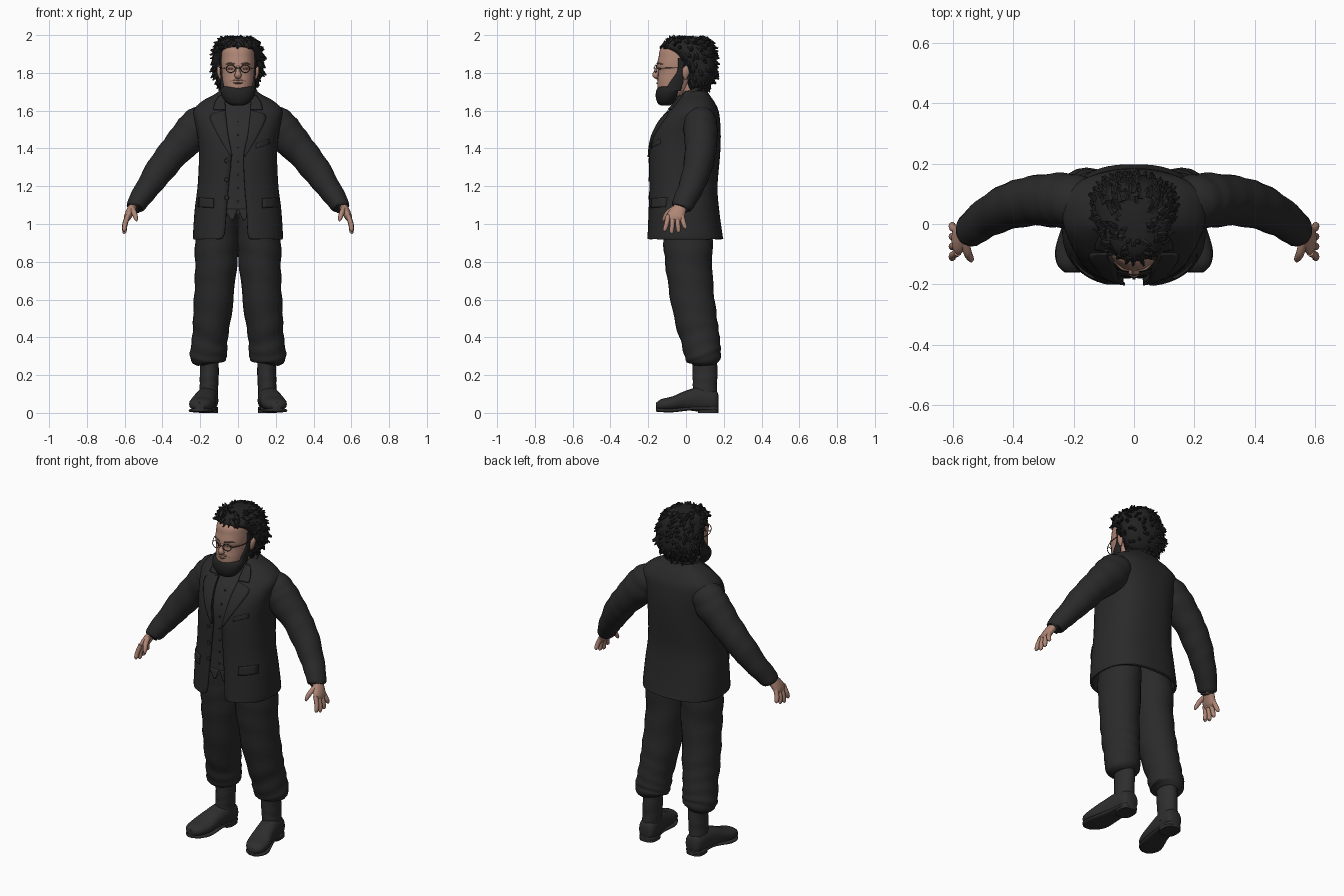
import bpy, bmesh, math, random
from mathutils import Vector, Matrix

random.seed(4)
if "Cube" in bpy.data.objects:
    bpy.data.objects.remove(bpy.data.objects["Cube"])


def material(name, r, g, b):
    m = bpy.data.materials.new(name)
    m.use_nodes = True
    m.diffuse_color = (r, g, b, 1)
    m.node_tree.nodes["Principled BSDF"].inputs["Base Color"].default_value = (r, g, b, 1)
    return m


CLOTH = material("jacket cloth", .023, .023, .023)
VEST = material("waistcoat cloth", .026, .026, .026)
TROUSER = material("trouser cloth", .023, .023, .023)
LEATHER = material("boot leather", .027, .027, .027)
HAIR = material("black hair", .016, .016, .016)
SKIN = material("skin", .43, .24, .18)
LIP = material("lips and stubble", .22, .13, .1)
METAL = material("spectacle metal", .06, .055, .05)


def finish(name, bm, mat, mirror=False, thick=0):
    bmesh.ops.recalc_face_normals(bm, faces=bm.faces)
    mesh = bpy.data.meshes.new(name)
    bm.to_mesh(mesh)
    bm.free()
    mesh.materials.append(mat)
    ob = bpy.data.objects.new(name, mesh)
    bpy.context.collection.objects.link(ob)
    bpy.ops.object.select_all(action='DESELECT')
    ob.select_set(True)
    bpy.context.view_layer.objects.active = ob
    bpy.ops.object.shade_smooth_by_angle(angle=math.radians(50))
    if thick:
        mod = ob.modifiers.new("thickness", 'SOLIDIFY')
        mod.thickness, mod.offset = thick, 0
    if mirror:
        ob.modifiers.new("mirror", 'MIRROR')


def spline(pts, n=5):
    """Smooth curve through tuples of any length."""
    out, last = [], len(pts) - 1
    for i in range(last):
        near = [pts[min(max(i + k, 0), last)] for k in (-1, 0, 1, 2)]
        for t in (s / n for s in range(n)):
            out.append(tuple(b + .5 * t * (c - a + t * (2*a - 5*b + 4*c - d + t * (3*(b - c) + d - a)))
                             for a, b, c, d in zip(*near)))
    return out + [tuple(pts[-1])]


def spow(v, p):
    return math.copysign(abs(v) ** p, v)


def bridge(bm, rows, closed):
    n = len(rows[0])
    for a, b in zip(rows, rows[1:]):
        for j in range(n if closed else n - 1):
            k = (j + 1) % n
            bm.faces.new((a[j], a[k], b[k], b[j]))


def tube(name, rings, mat, ref=(0, 1, 0), axis=None, p=1, mirror=False, sides=20, fold=0, n=5):
    """Loft of rings (x, y, z, half width, half depth), with optional cloth folds."""
    rings, bm, rows = spline(rings, n), bmesh.new(), []
    for i, (x, y, z, a, b) in enumerate(rings):
        before, after = rings[max(i - 1, 0)], rings[min(i + 1, len(rings) - 1)]
        t = Vector(axis or (Vector(after[:3]) - Vector(before[:3]))).normalized()
        u = Vector(ref).cross(t).normalized()
        v = t.cross(u)
        row = []
        for j in range(sides):
            th = math.tau * j / sides
            k = 1 + fold * math.sin(i * 1.5 + 2 * math.sin(th + i / 4))
            row.append(bm.verts.new(Vector((x, y, z)) + u * a * k * spow(math.cos(th), p)
                                    + v * b * k * spow(math.sin(th), p)))
        rows.append(row)
    bridge(bm, rows, True)
    bm.faces.new(rows[0])
    bm.faces.new(rows[-1])
    finish(name, bm, mat, mirror)


def stack(name, rings, mat, p=1, **kw):
    """Level rings (z, centre y, half width, half depth)."""
    tube(name, [(0, cy, z, a, b) for z, cy, a, b in rings], mat, axis=(0, 0, -1), p=p, sides=32, **kw)


# Jacket: open shell; rings hold z, centre y, half width, half depth, right gap, left gap
P = .8
JACKET = spline([(.92, -.005, .228, .196, .095, .065), (.945, -.006, .231, .192, .072, .052),
                 (1.08, -.012, .222, .18, .06, .045), (1.2, -.014, .207, .174, .05, .035),
                 (1.36, -.008, .2, .181, .035, .03), (1.46, .001, .207, .176, .05, .05),
                 (1.54, .019, .222, .155, .062, .062), (1.6, .04, .228, .125, .068, .068),
                 (1.645, .047, .185, .096, .07, .07), (1.675, .047, .13, .075, .07, .07),
                 (1.7, .046, .092, .06, .07, .07)])
bm, rows = bmesh.new(), []
for z, cy, rx, ry, right, left in JACKET:
    start, stop = (math.asin((g / rx) ** (1 / P)) for g in (left, right))
    row = []
    for j in range(49):
        th = start + (math.tau - stop - start) * j / 48
        row.append(bm.verts.new((rx * spow(math.sin(th), P), cy - ry * spow(math.cos(th), P), z)))
    rows.append(row)
bridge(bm, rows, False)
finish("jacket", bm, CLOTH, thick=.014)


def front(x, z):
    """Depth of the jacket front at x, z."""
    for a, b in zip(JACKET, JACKET[1:]):
        if a[0] <= z <= b[0]:
            f = (z - a[0]) / (b[0] - a[0])
            cy, rx, ry = (m + f * (n - m) for m, n in zip(a[1:4], b[1:4]))
            return cy - ry * max(0, 1 - abs(x / rx) ** (2 / P)) ** (P / 2)
    return 0


def patch(name, inner, outer, mat=CLOTH, lift=.01, mirror=True):
    """Thin cloth panel between two edges, following the jacket front."""
    bm, rows = bmesh.new(), []
    for (x0, z0), (x1, z1) in zip(spline(inner, 4), spline(outer, 4)):
        pts = [(x0 + (x1 - x0) * k / 5, z0 + (z1 - z0) * k / 5) for k in range(6)]
        rows.append([bm.verts.new((x, front(x, z) - lift, z)) for x, z in pts])
    bridge(bm, rows, False)
    finish(name, bm, mat, mirror, thick=.009)


patch("lapels", [(.066, 1.6), (.06, 1.54), (.05, 1.46), (.03, 1.36)],
      [(.125, 1.585), (.148, 1.56), (.1, 1.46), (.036, 1.355)])
patch("lapel_collar", [(.07, 1.68), (.068, 1.64), (.066, 1.605)],
      [(.1, 1.675), (.122, 1.64), (.13, 1.605)], lift=.014)
patch("pocket_flaps", [(.13, 1.135), (.13, 1.085)], [(.205, 1.14), (.208, 1.09)], lift=.012)
patch("breast_pocket", [(.095, 1.425), (.095, 1.4)], [(.165, 1.45), (.165, 1.425)], lift=.006, mirror=False)
patch("waistcoat_points", [(.002, 1.08), (.025, 1.02)], [(.075, 1.08), (.035, 1.02)], VEST, lift=-.018)
tube("back_collar", [(-.085, -.02, 1.67, .012, .012), (-.088, .05, 1.695, .012, .025),
                     (0, .105, 1.705, .012, .028), (.088, .05, 1.695, .012, .025),
                     (.085, -.02, 1.67, .012, .012)], CLOTH, ref=(0, 0, 1))

# Waistcoat and its buttons
stack("waistcoat", [(z, cy, rx * .92, ry * .92) for z, cy, rx, ry, *_ in JACKET if 1.05 < z < 1.69], VEST, P, n=1)


def buttons(name, x, heights, size, lift, mat):
    bm = bmesh.new()
    for z in heights:
        spot = Matrix.Translation((x, front(x, z) - lift, z)) @ Matrix.Rotation(math.pi / 2, 4, 'X')
        bmesh.ops.create_cone(bm, cap_ends=True, segments=12, radius1=size, radius2=size * .8, depth=.01, matrix=spot)
    finish(name, bm, mat)


buttons("jacket_buttons", -.06, (1.335, 1.235, 1.14), .013, .008, CLOTH)
buttons("waistcoat_buttons", 0, [1.12 + .07 * i for i in range(7)], .006, -.012, VEST)

# Sleeves and hands
tube("sleeves", [(.12, .07, 1.575, .062, .07), (.185, .074, 1.54, .094, .087), (.24, .078, 1.485, .1, .091),
                 (.33, .077, 1.39, .084, .083), (.412, .058, 1.287, .077, .076), (.488, .02, 1.178, .062, .065),
                 (.543, -.022, 1.097, .049, .056), (.546, -.025, 1.09, .032, .038)], CLOTH, mirror=True, fold=.025)
tube("palms", [(.535, -.02, 1.115, .024, .03), (.562, -.035, 1.08, .024, .037), (.583, -.055, 1.04, .02, .047),
               (.59, -.06, 1.02, .012, .038)], SKIN, mirror=True)
for i, finger in enumerate(("index", "middle", "ring", "little")):
    y, drop = -.094 + i * .024, (.07, .082, .076, .058)[i]
    spread = (1.5 - i) * -.012
    tube(finger + "_fingers", [(.583, y, 1.045, .013, .013), (.598, y + spread / 2, 1.035 - drop / 2, .013, .013),
                               (.601, y + spread, 1.04 - drop, .011, .011),
                               (.598, y + spread, 1.032 - drop, .004, .004)], SKIN, mirror=True, sides=10)
tube("thumbs", [(.56, -.055, 1.085, .014, .016), (.55, -.095, 1.06, .014, .014), (.54, -.115, 1.03, .011, .011),
                (.537, -.122, 1.015, .004, .005)], SKIN, mirror=True, sides=10)

# Trousers, gathered over the boots
tube("trouser_legs", [(.105, -.005, 1.06, .1, .12), (.112, .01, .9, .115, .13), (.12, .02, .72, .108, .12),
                      (.136, .048, .52, .101, .113), (.148, .074, .4, .094, .104), (.156, .088, .32, .098, .098),
                      (.16, .098, .28, .091, .088), (.158, .1, .258, .058, .062)], TROUSER, mirror=True, fold=.024)

# Boots
tube("boot_shafts", [(.152, .1, .3, .05, .066), (.152, .1, .2, .05, .066), (.155, .1, .13, .049, .064),
                     (.157, .095, .06, .052, .07)], LEATHER, mirror=True, fold=.02)
tube("boot_feet", [(.155, .172, .06, .025, .035), (.156, .155, .065, .048, .055), (.162, .08, .072, .056, .066),
                   (.176, 0, .066, .06, .052), (.19, -.07, .05, .067, .038), (.2, -.13, .043, .055, .03),
                   (.205, -.158, .038, .025, .016)], LEATHER, ref=(0, 0, 1), axis=(0, -1, 0), mirror=True, p=.85)
tube("boot_soles", [(.155, .172, .022, .03, .012), (.157, .14, .022, .052, .012), (.167, .04, .024, .052, .01),
                    (.19, -.07, .013, .068, .01), (.2, -.13, .014, .056, .01), (.205, -.16, .017, .025, .01)],
     LEATHER, ref=(0, 0, 1), axis=(0, -1, 0), mirror=True, p=.6)
tube("boot_heels", [(.157, .118, .03, .05, .055), (.157, .118, 0, .05, .055)], LEATHER, mirror=True, p=.7, n=1)

# Head and neck
stack("neck", [(1.58, .04, .075, .065), (1.66, .025, .062, .06), (1.78, 0, .06, .065)], SKIN)
stack("face", [(1.66, -.08, .045, .05), (1.7, -.07, .07, .078), (1.75, -.058, .081, .093), (1.79, -.047, .085, .1),
               (1.815, -.042, .087, .104), (1.838, -.04, .089, .114), (1.88, -.035, .089, .111),
               (1.93, -.03, .082, .102), (1.965, -.01, .05, .06)], SKIN, .9)
tube("nose", [(0, -.142, 1.84, .009, .012), (0, -.154, 1.81, .011, .013), (0, -.162, 1.79, .018, .016),
              (0, -.155, 1.778, .016, .012), (0, -.15, 1.773, .006, .006)], SKIN, sides=12)
tube("ears", [(.092, .002, 1.835, .008, .008), (.099, .002, 1.82, .013, .02), (.097, -.002, 1.79, .011, .017),
              (.09, -.004, 1.765, .006, .006)], SKIN, mirror=True, sides=12)
tube("eyebrows", [(.016, -.154, 1.846, .003, .003), (.04, -.148, 1.851, .004, .004), (.066, -.122, 1.846, .003, .003)],
     LIP, mirror=True, ref=(0, 0, 1), sides=8)
tube("eyes", [(.026, -.138, 1.822, .006, .003), (.037, -.138, 1.823, .008, .006), (.05, -.128, 1.822, .006, .003)],
     LIP, mirror=True, ref=(0, 0, 1), sides=10)
tube("moustache", [(-.04, -.138, 1.755, .004, .004), (0, -.15, 1.766, .005, .006), (.04, -.138, 1.755, .004, .004)],
     LIP, ref=(0, 0, 1), sides=8)
tube("lips", [(-.026, -.145, 1.746, .003, .003), (0, -.15, 1.746, .007, .005), (.026, -.145, 1.746, .003, .003)],
     LIP, ref=(0, 0, 1), sides=8)

# Spectacles
wire = .0022
loop = [(.038 + .024 * math.cos(a), -.16 + .006 * math.cos(a), 1.822 + .02 * math.sin(a))
        for a in (math.tau * i / 20 for i in range(21))]
tube("spectacle_rims", [(*c, wire, wire) for c in loop], METAL, mirror=True, sides=6, n=1)
tube("spectacle_bridge", [(x, y, 1.826, wire, wire) for x, y in ((-.015, -.166), (0, -.17), (.015, -.166))],
     METAL, ref=(0, 0, 1), sides=6)
tube("spectacle_arms", [(.061, -.154, 1.824, wire, wire), (.093, -.09, 1.826, wire, wire),
                        (.1, 0, 1.83, wire, wire)], METAL, mirror=True, ref=(0, 0, 1), sides=6)

# Beard and sideburns
stack("beard", [(1.628, -.11, .03, .025), (1.64, -.108, .058, .042), (1.67, -.1, .082, .06), (1.7, -.092, .092, .067),
                (1.72, -.083, .091, .068), (1.728, -.075, .082, .066)], HAIR, .9)
tube("sideburns", [(.08, -.07, 1.705, .014, .042), (.083, -.048, 1.755, .01, .034), (.087, -.026, 1.81, .008, .02),
                   (.09, -.015, 1.88, .01, .028)], HAIR, mirror=True, axis=(0, 0, 1))

# Hair mass with swept tufts
CROWN = [(1.7, .055, .06, .035), (1.735, .07, .1, .062), (1.79, .08, .13, .08), (1.85, .066, .136, .097),
         (1.9, .042, .131, .115), (1.935, .013, .121, .135), (1.965, .012, .103, .118), (1.985, .015, .068, .082),
         (1.994, .018, .02, .025)]
stack("hair", CROWN, HAIR, .95)
bm = bmesh.new()
shells = spline(CROWN)
for i in range(330):
    z, cy, rx, ry = random.choice(shells[2:-3])
    th = random.uniform(0, math.tau)
    x, y = rx * math.sin(th), cy - ry * math.cos(th)
    if y < -.02 and z < 1.93:
        continue
    out = Vector((x, y - cy, (z - 1.87) * .7)).normalized()
    sweep = out * .7 + Vector((0, .35, random.uniform(-.65, -.1)))
    turn = sweep.to_track_quat('Z', 'Y').to_matrix().to_4x4()
    bmesh.ops.create_cone(bm, cap_ends=True, segments=6, radius1=.017, radius2=.003,
                          depth=random.uniform(.025, .05), matrix=Matrix.Translation((x, y, min(z, 1.98))) @ turn)
finish("hair_tufts", bm, HAIR)
